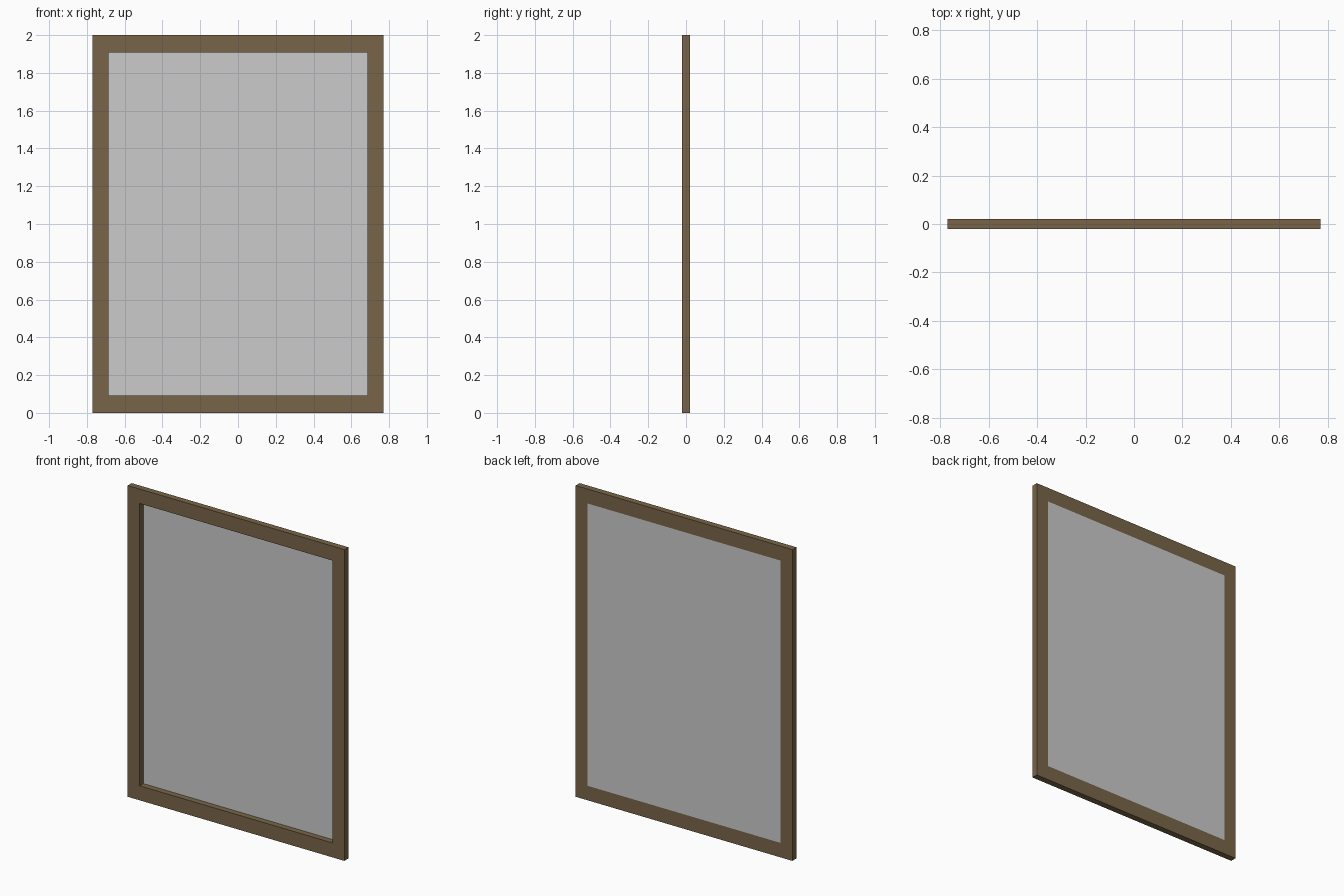
import bpy, bmesh

if "Cube" in bpy.data.objects:
    bpy.data.objects.remove(bpy.data.objects["Cube"])

W, H, D = 0.77, 2.0, 0.02           # half width, height, half depth
IW, IZ0, IZ1 = 0.685, 0.093, 1.907  # opening


def make_object(name, bm):
    mesh = bpy.data.meshes.new(name)
    bm.to_mesh(mesh)
    bm.free()
    obj = bpy.data.objects.new(name, mesh)
    bpy.context.collection.objects.link(obj)
    return obj


def rect(bm, hw, z0, z1, y):
    return [bm.verts.new((x, y, z)) for x, z in
            ((-hw, z0), (hw, z0), (hw, z1), (-hw, z1))]


# Frame: front and back rings joined by outer and inner walls
bm = bmesh.new()
loops = [rect(bm, W, 0, H, -D), rect(bm, IW, IZ0, IZ1, -D),
         rect(bm, IW, IZ0, IZ1, D), rect(bm, W, 0, H, D)]
for k in range(4):
    a, b = loops[k], loops[(k + 1) % 4]
    for i in range(4):
        j = (i + 1) % 4
        bm.faces.new((a[i], a[j], b[j], b[i]))
bmesh.ops.recalc_face_normals(bm, faces=bm.faces)
frame = make_object("frame", bm)
wood = bpy.data.materials.new("dark_wood")
wood.diffuse_color = (0.19, 0.13, 0.065, 1)
wood.use_nodes = True
wood.node_tree.nodes["Principled BSDF"].inputs["Base Color"].default_value = wood.diffuse_color
frame.data.materials.append(wood)

# Panel: thin sheet set flush with the back of the frame
bm = bmesh.new()
bmesh.ops.create_cube(bm, size=1)
for v in bm.verts:
    v.co = (v.co.x * 2 * IW, D - 0.001 + v.co.y * 0.002,
            (IZ0 + IZ1) / 2 + v.co.z * (IZ1 - IZ0))
make_object("panel", bm)
